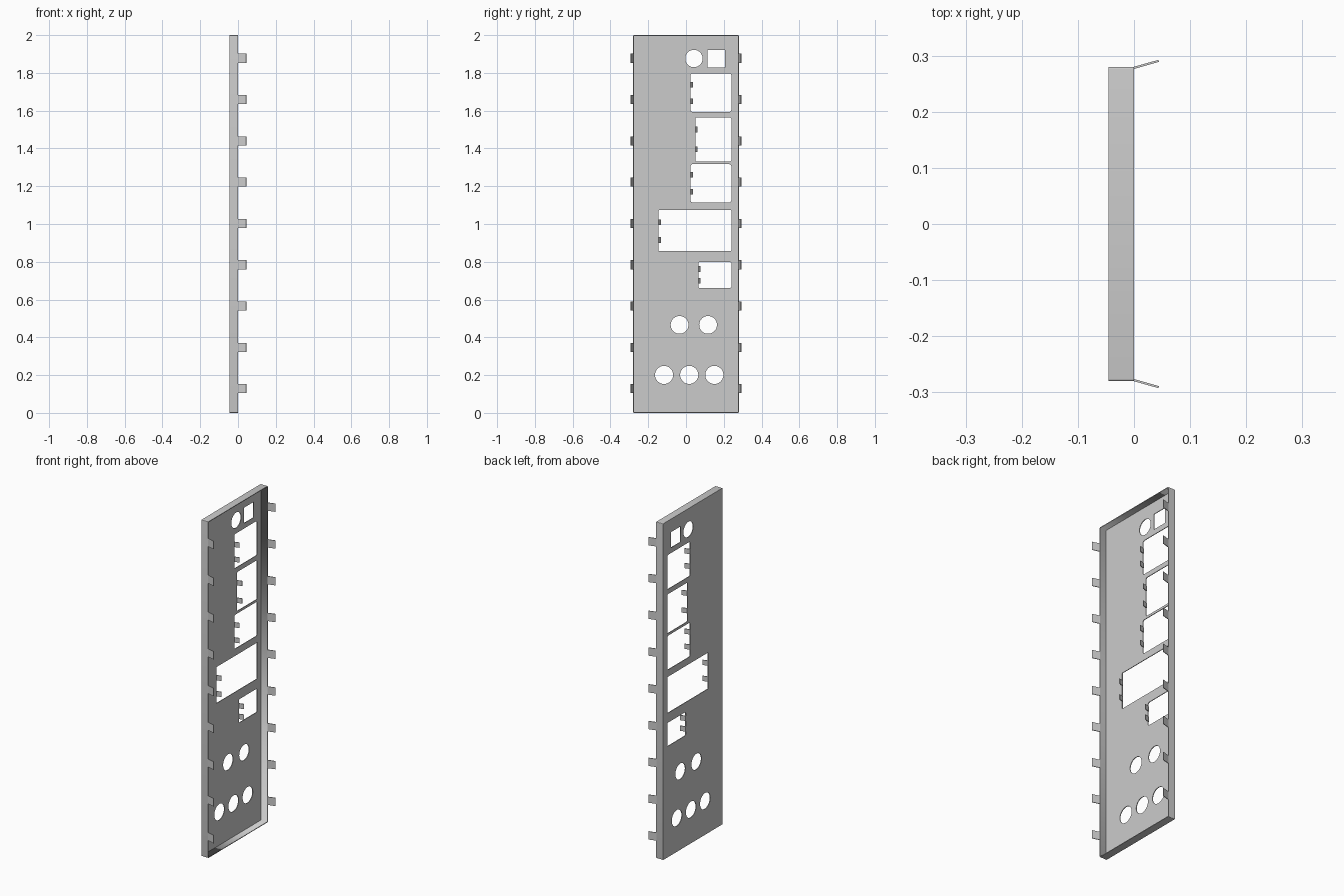
import bpy, bmesh, math
from mathutils import Matrix

if "Cube" in bpy.data.objects:
    bpy.data.objects.remove(bpy.data.objects["Cube"])

W, H, T = 0.28, 2.0, 0.004          # half width, height, sheet thickness
X0, X1 = -0.045, 0.0                # face plane and rim edge
TIP = 0.0445                        # tip of the spring tabs


def circle(y, z, r, n=40):
    return [(y + r * math.cos(2 * math.pi * i / n),
             z + r * math.sin(2 * math.pi * i / n)) for i in range(n)]


def rect(y0, y1, z0, z1, r=0.0, n=4):
    if r == 0:
        return [(y0, z0), (y1, z0), (y1, z1), (y0, z1)]
    pts = []
    corners = [(y1 - r, z1 - r), (y0 + r, z1 - r), (y0 + r, z0 + r), (y1 - r, z0 + r)]
    for k, (cy, cz) in enumerate(corners):
        for i in range(n + 1):
            a = math.pi / 2 * (k + i / n)
            pts.append((cy + r * math.cos(a), cz + r * math.sin(a)))
    return pts


def link(name, mesh):
    obj = bpy.data.objects.new(name, mesh)
    bpy.context.collection.objects.link(obj)
    return obj


def sheet(name, outlines, xa, xb):
    """Filled outline with holes in the YZ plane, thickened from xa to xb."""
    cu = bpy.data.curves.new(name, 'CURVE')
    cu.dimensions, cu.fill_mode, cu.extrude = '2D', 'BOTH', (xb - xa) / 2
    for pts in outlines:
        sp = cu.splines.new('POLY')
        sp.points.add(len(pts) - 1)
        for p, (y, z) in zip(sp.points, pts):
            p.co = (y, z, 0, 1)
        sp.use_cyclic_u = True
    tmp = link(name + "_outline", cu)
    bpy.context.view_layer.update()
    me = bpy.data.meshes.new_from_object(
        tmp.evaluated_get(bpy.context.evaluated_depsgraph_get()))
    bpy.data.objects.remove(tmp)
    # local x -> y, local y -> z, local z -> x
    me.transform(Matrix(((0, 0, 1, (xa + xb) / 2), (1, 0, 0, 0),
                         (0, 1, 0, 0), (0, 0, 0, 1))))
    bm = bmesh.new()
    bm.from_mesh(me)
    bmesh.ops.remove_doubles(bm, verts=bm.verts, dist=1e-5)
    bmesh.ops.recalc_face_normals(bm, faces=bm.faces)
    bm.to_mesh(me)
    bm.free()
    return link(name, me)


def tabs(name, profile, heights, size):
    """Copies of an XY profile extruded upward, centred on each height."""
    bm = bmesh.new()
    for z in heights:
        face = bm.faces.new([bm.verts.new((x, y, z - size / 2)) for x, y in profile])
        ext = bmesh.ops.extrude_face_region(bm, geom=[face])
        bmesh.ops.translate(bm, vec=(0, 0, size),
                            verts=[v for v in ext['geom'] if isinstance(v, bmesh.types.BMVert)])
    bmesh.ops.recalc_face_normals(bm, faces=bm.faces)
    me = bpy.data.meshes.new(name)
    bm.to_mesh(me)
    bm.free()
    return link(name, me)


# port openings: left, bottom, top, corner radius, clip heights
ports = [
    ("upper_port", 0.024, 1.593, 1.798, 0.012, (1.738, 1.650)),
    ("tall_port", 0.050, 1.331, 1.564, 0.008, (1.500, 1.396)),
    ("middle_port", 0.024, 1.114, 1.317, 0.012, (1.260, 1.170)),
    ("wide_port", -0.145, 0.857, 1.073, 0.003, (1.010, 0.915)),
    ("small_port", 0.066, 0.660, 0.800, 0.010, (0.762, 0.699)),
]

# face plate with its openings
inner = rect(-W + T, W - T, T, H - T)
holes = [rect(y, 0.24, z0, z1, r) for _, y, z0, z1, r, _ in ports]
holes.append(rect(0.114, 0.206, 1.829, 1.922))
holes.append(circle(0.042, 1.876, 0.046))
holes += [circle(y, 0.466, 0.047) for y in (-0.034, 0.117)]
holes += [circle(y, 0.201, 0.048) for y in (-0.116, 0.017, 0.150)]
sheet("face_plate", [inner] + holes, X0, X0 + T)

# folded rim around the plate
sheet("rim", [rect(-W, W, 0, H, 0.004), inner], X0, X1)

# flared spring tabs along both long sides
spring = tabs("spring_tabs",
              [(-0.001, W - T), (-0.001, W), (TIP - 0.001, 0.2925), (TIP, 0.2890)],
              [0.128 + 0.2187 * i for i in range(9)], 0.048)
mir = spring.modifiers.new("both_sides", 'MIRROR')
mir.use_axis = (False, True, False)

# small bent clips on the left edge of each port
for name, y, _, _, _, heights in ports:
    tabs(name + "_clips",
         [(X0, y - 0.001), (X0 + 0.032, y + 0.008), (X0 + 0.031, y + 0.012), (X0, y + 0.003)],
         heights, 0.030)
